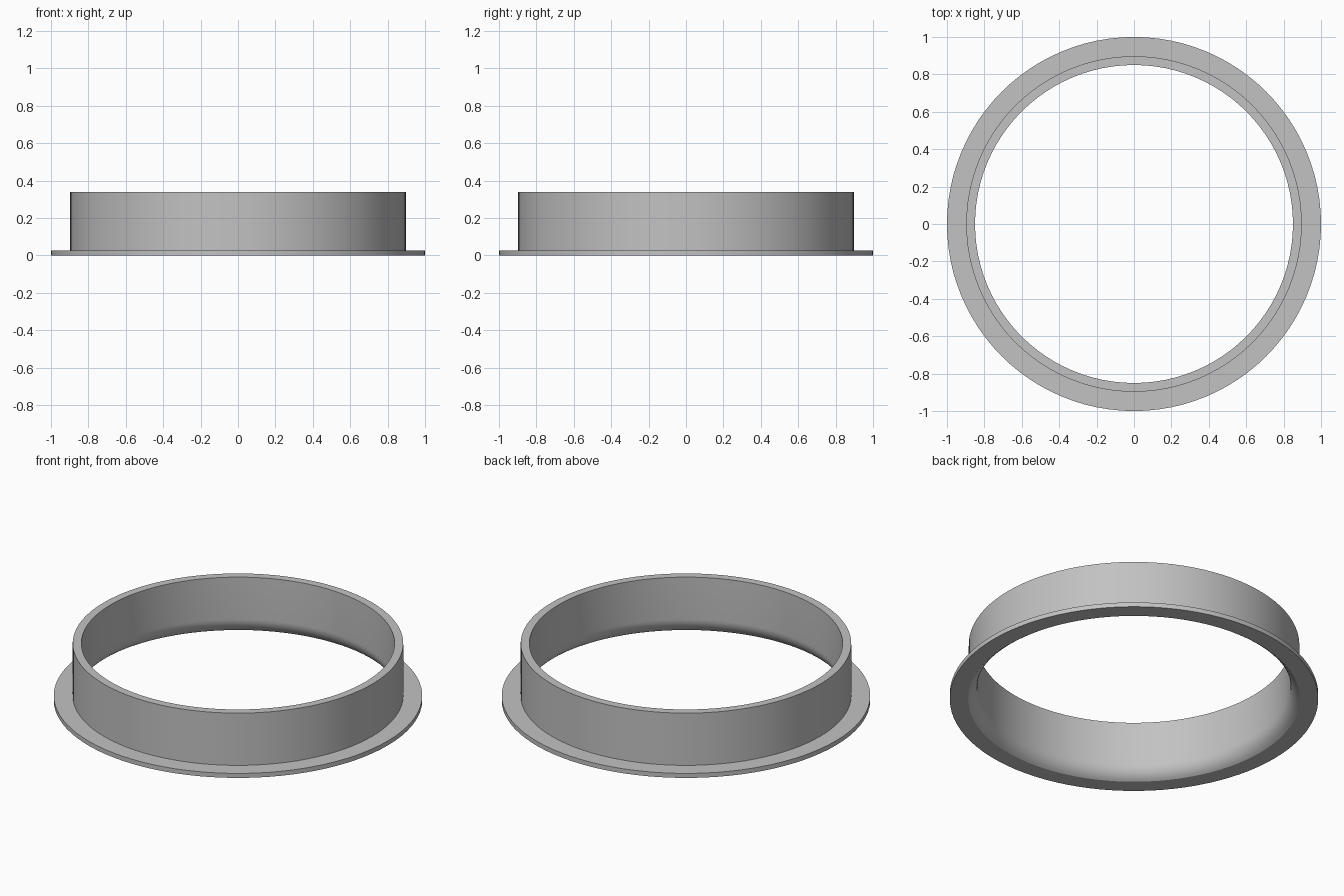
import bpy, bmesh, math

cube = bpy.data.objects.get("Cube")
if cube:
    bpy.data.objects.remove(cube, do_unlink=True)

SEGMENTS = 96
FLANGE_R, WALL_R, BORE_R = 1.0, 0.897, 0.85
HEIGHT, FLANGE_H = 0.34, 0.027
FLARE_R, FLARE_ANGLE, FLARE_STEPS = 0.1, math.radians(60), 8

# Plain grey finish
grey = bpy.data.materials.new("plain grey")
grey.use_nodes = True
colour = (0.54, 0.54, 0.54, 1)
grey.diffuse_color = colour
grey.node_tree.nodes["Principled BSDF"].inputs["Base Color"].default_value = colour

# Cross-section: flange, outer wall, rim, bore, then the rounded flare at the foot
profile = [(FLANGE_R, 0), (FLANGE_R, FLANGE_H), (WALL_R, FLANGE_H),
           (WALL_R, HEIGHT), (BORE_R, HEIGHT)]
flare_top = FLARE_R * math.sin(FLARE_ANGLE)
for i in range(FLARE_STEPS + 1):
    a = FLARE_ANGLE * i / FLARE_STEPS
    profile.append((BORE_R + FLARE_R * (1 - math.cos(a)),
                    flare_top - FLARE_R * math.sin(a)))

# Revolve the closed section around the z axis
bm = bmesh.new()
verts = [bm.verts.new((r, 0, z)) for r, z in profile]
edges = [bm.edges.new((v, verts[(i + 1) % len(verts)])) for i, v in enumerate(verts)]
bmesh.ops.spin(bm, geom=verts + edges, cent=(0, 0, 0), axis=(0, 0, 1),
               angle=math.tau, steps=SEGMENTS, use_merge=True)
bmesh.ops.remove_doubles(bm, verts=bm.verts, dist=0.0001)
bmesh.ops.recalc_face_normals(bm, faces=bm.faces)

mesh = bpy.data.meshes.new("flanged_ring")
bm.to_mesh(mesh)
bm.free()
mesh.materials.append(grey)
ring = bpy.data.objects.new("flanged_ring", mesh)
bpy.context.collection.objects.link(ring)

# Smooth round surfaces, crisp rims
bpy.ops.object.select_all(action="DESELECT")
ring.select_set(True)
bpy.context.view_layer.objects.active = ring
bpy.ops.object.shade_smooth_by_angle(angle=math.radians(20))
